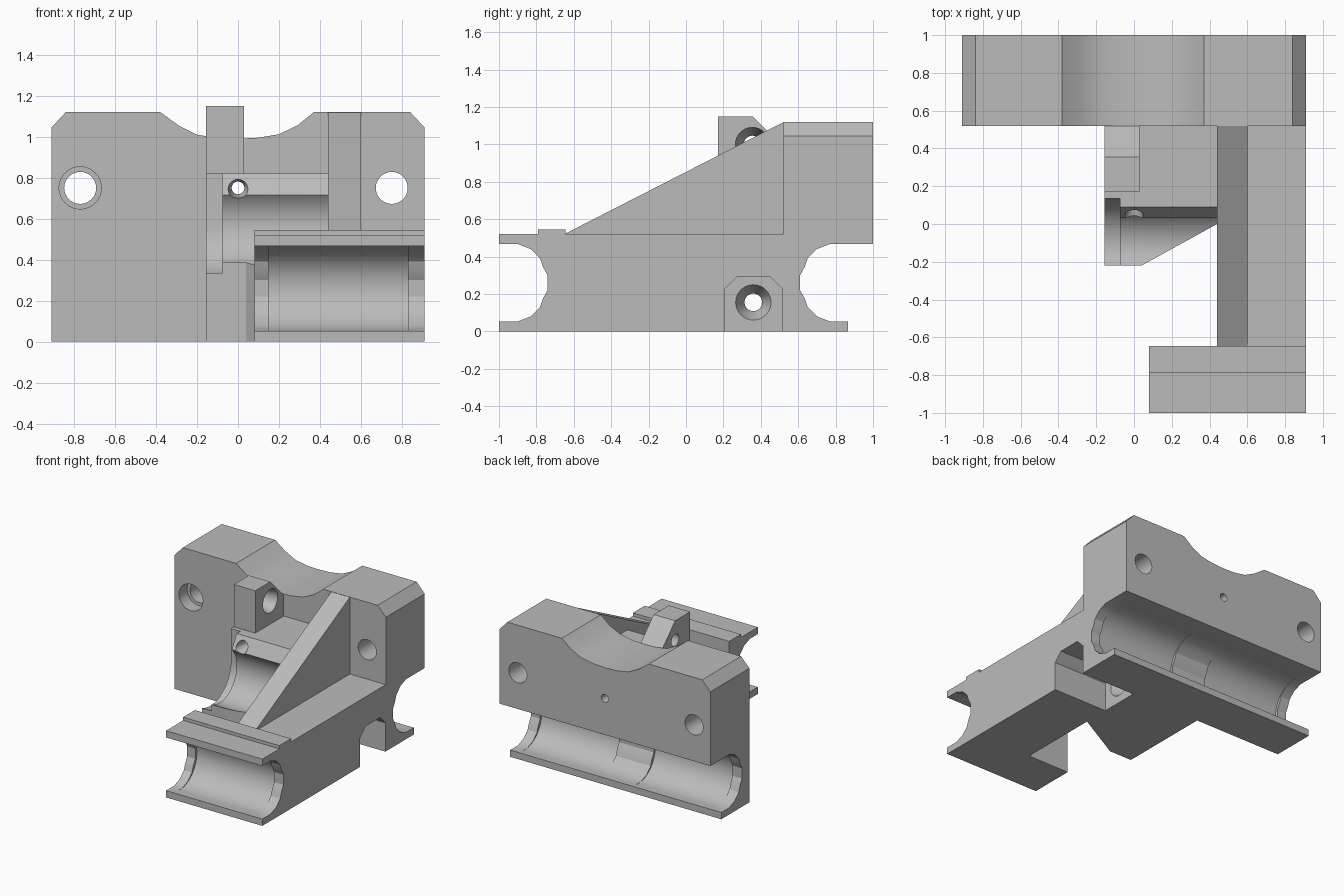
import bpy, bmesh, math
from mathutils import Matrix

if "Cube" in bpy.data.objects:
    bpy.data.objects.remove(bpy.data.objects["Cube"], do_unlink=True)

grey = bpy.data.materials.new("plain_grey")
grey.use_nodes = True
grey.diffuse_color = (0.5, 0.5, 0.5, 1)
grey.node_tree.nodes["Principled BSDF"].inputs["Base Color"].default_value = (0.5, 0.5, 0.5, 1)


def finish(name, bm):
    bmesh.ops.recalc_face_normals(bm, faces=bm.faces)
    mesh = bpy.data.meshes.new(name)
    bm.to_mesh(mesh)
    bm.free()
    mesh.materials.append(grey)
    obj = bpy.data.objects.new(name, mesh)
    bpy.context.collection.objects.link(obj)
    return obj


def prism(name, axis, profile, lo, hi):
    """Extrude a 2D profile along an axis."""
    def place(p, t):
        return {"x": (t, *p), "y": (p[0], t, p[1]), "z": (*p, t)}[axis]
    bm = bmesh.new()
    a = [bm.verts.new(place(p, lo)) for p in profile]
    b = [bm.verts.new(place(p, hi)) for p in profile]
    bm.faces.new(a)
    bm.faces.new(b[::-1])
    for i in range(len(a)):
        j = (i + 1) % len(a)
        bm.faces.new((a[i], a[j], b[j], b[i]))
    return finish(name, bm)


def rect(u0, u1, v0, v1):
    return [(u0, v0), (u1, v0), (u1, v1), (u0, v1)]


def arc(cu, cv, r, start, end, steps=20):
    angles = [math.radians(start + (end - start) * i / steps) for i in range(steps + 1)]
    return [(cu + r * math.cos(t), cv + r * math.sin(t)) for t in angles]


def bore(name, axis, u, v, r0, r1, lo, hi):
    """Round cutter, tapered when the two radii differ."""
    bm = bmesh.new()
    bmesh.ops.create_cone(bm, cap_ends=True, segments=32, radius1=r0, radius2=r1, depth=hi - lo)
    mid = (lo + hi) / 2
    if axis == "x":
        m = Matrix.Translation((mid, u, v)) @ Matrix.Rotation(math.pi / 2, 4, "Y")
    else:
        m = Matrix.Translation((u, mid, v)) @ Matrix.Rotation(-math.pi / 2, 4, "X")
    bm.transform(m)
    return finish(name, bm)


def combine(target, other, operation):
    mod = target.modifiers.new(other.name, "BOOLEAN")
    mod.operation = operation
    mod.solver = "EXACT"
    mod.object = other
    bpy.context.view_layer.objects.active = target
    bpy.ops.object.modifier_apply(modifier=mod.name)
    bpy.data.objects.remove(other, do_unlink=True)


# Rear carriage block with chamfered corners and a scooped top
saddle = [(0.37, 1.12), (0.29, 1.055), (0.2, 1.012), (0.1, 0.995), (0, 0.99),
          (-0.1, 0.993), (-0.2, 1.01), (-0.29, 1.055), (-0.38, 1.12)]
body = prism("bracket_body", "y",
             [(-0.91, 0), (0.91, 0), (0.91, 1.045), (0.84, 1.12)] + saddle
             + [(-0.84, 1.12), (-0.91, 1.045)], 0.52, 1.0)

# Side arm, sloping stiffener and front bearing holder
combine(body, prism("side_arm", "x", rect(-0.9, 0.55, 0, 0.52), 0.44, 0.91), "UNION")
combine(body, prism("stiffener", "x",
                    [(-0.65, 0.1), (0.55, 0.1), (0.55, 1.118), (0.52, 1.118), (-0.65, 0.52)],
                    0.44, 0.6), "UNION")
combine(body, prism("front_holder", "x",
                    [(-1, 0), (-0.645, 0), (-0.645, 0.545), (-0.79, 0.545),
                     (-0.79, 0.52), (-1, 0.52)], 0.08, 0.91), "UNION")

# Central cradle with its concave seat and wider end pocket
cradle = prism("cradle", "z", [(-0.155, -0.22), (0.04, -0.22), (0.44, 0), (0.5, 0),
                               (0.5, 0.55), (-0.155, 0.55)], 0, 0.82)
seat = [(-0.5, 0.385)] + arc(-0.12, 0.57, 0.21, -120, 44) + [(0.09, 0.82), (0.09, 0.9), (-0.5, 0.9)]
pocket = [(-0.5, 0.34)] + arc(-0.12, 0.57, 0.255, -113, 0) + [(0.135, 0.9), (-0.5, 0.9)]
combine(cradle, prism("seat_cut", "x", seat, -0.1, 0.6), "DIFFERENCE")
combine(cradle, prism("pocket_cut", "x", pocket, -0.3, -0.075), "DIFFERENCE")
combine(body, cradle, "UNION")

# Hinge tab with a tapered pin hole
combine(body, prism("hinge_tab", "x",
                    [(0.17, 0.7), (0.55, 0.7), (0.55, 0.955), (0.355, 1.15), (0.17, 1.15)],
                    -0.155, 0.03), "UNION")
combine(body, bore("tab_hole", "x", 0.355, 1.0, 0.045, 0.092, -0.16, 0.035), "DIFFERENCE")

# Open bearing troughs: lipped ends, round beds between them
half = [(0, 0.04), (0.025, 0.085), (0.04, 0.13), (0.09, 0.18), (0.16, 0.207), (0.6, 0.207)]
lip = [(u, 0.26 + v) for u, v in half] + [(u, 0.26 - v) for u, v in reversed(half)]


def trough(wall, side, lo, hi, beds):
    combine(body, prism("lip_cut", "x", [(wall + side * u, v) for u, v in lip], lo, hi), "DIFFERENCE")
    for start in beds:
        combine(body, bore("bed_cut", "x", wall + side * 0.19, 0.26, 0.21, 0.21,
                           start, start + 0.68), "DIFFERENCE")


trough(0.61, 1, -1, 1, (-0.83, 0.15))
trough(-0.74, -1, 0, 1, (0.15,))
combine(body, prism("rear_lip_trim", "x", rect(0.865, 1.2, -0.1, 0.3), -1, 1), "DIFFERENCE")

# Screw recess in the arm and its countersunk cross hole
combine(body, prism("recess_cut", "x",
                    [(0.205, -0.1), (0.515, -0.1), (0.515, 0.225), (0.45, 0.29),
                     (0.27, 0.29), (0.205, 0.225)], 0.44, 1), "DIFFERENCE")
combine(body, bore("cross_hole", "x", 0.36, 0.155, 0.047, 0.047, -0.3, 0.5), "DIFFERENCE")
combine(body, bore("cross_sink", "x", 0.36, 0.155, 0.047, 0.097, 0.34, 0.445), "DIFFERENCE")

# Holes through the rear block
for x in (-0.77, 0.75):
    combine(body, bore("rod_hole", "y", x, 0.75, 0.078, 0.078, 0.4, 1.1), "DIFFERENCE")
combine(body, bore("counterbore", "y", -0.77, 0.75, 0.103, 0.103, 0.4, 0.62), "DIFFERENCE")
combine(body, bore("centre_hole", "y", 0, 0.75, 0.031, 0.031, -0.1, 1.1), "DIFFERENCE")
combine(body, bore("centre_sink", "y", 0, 0.75, 0.06, 0.031, 0.0, 0.12), "DIFFERENCE")

# Smooth curved beds while keeping machined edges crisp
bpy.ops.object.select_all(action="DESELECT")
body.select_set(True)
bpy.context.view_layer.objects.active = body
bpy.ops.object.shade_smooth_by_angle(angle=math.radians(25))
